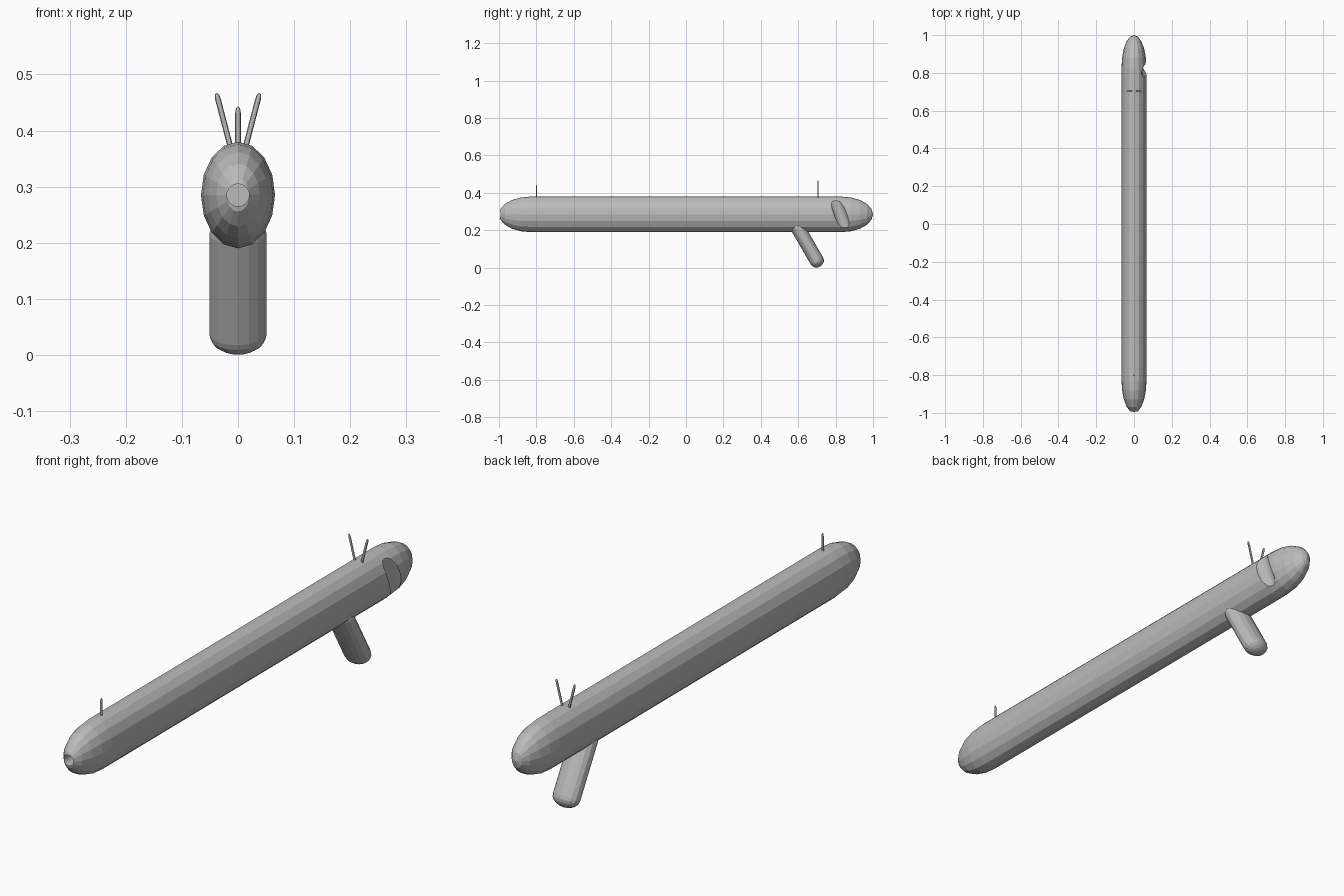
import bpy, bmesh, math
from mathutils import Matrix

old = bpy.data.objects.get("Cube")
if old:
    bpy.data.objects.remove(old, do_unlink=True)

grey = bpy.data.materials.new("plain grey")
grey.use_nodes = True
grey.diffuse_color = (0.5, 0.5, 0.5, 1)
grey.node_tree.nodes["Principled BSDF"].inputs["Base Color"].default_value = (0.5, 0.5, 0.5, 1)


def capsule(name, rx, ry, length, dome, loc, rot, sides=16, steps=5):
    """Elliptical tube along local z with a rounded dome at each end."""
    bm = bmesh.new()
    profile = [(math.cos(a), math.sin(a)) for a in
               (i * math.pi / 2 / steps for i in range(steps))]
    straight = length / 2 - dome
    levels = [(s, -straight - dome * h) for s, h in reversed(profile)]
    levels += [(s, straight + dome * h) for s, h in profile]
    rings = []
    for s, z in levels:
        angles = [2 * math.pi * i / sides for i in range(sides)]
        rings.append([bm.verts.new((rx * s * math.cos(a), ry * s * math.sin(a), z))
                      for a in angles])
    for low, high in zip(rings, rings[1:]):
        for i in range(sides):
            j = (i + 1) % sides
            bm.faces.new((low[i], low[j], high[j], high[i]))
    for ring, end in ((rings[0], -1), (rings[-1], 1)):
        tip = bm.verts.new((0, 0, end * length / 2))
        for i in range(sides):
            bm.faces.new((ring[i], ring[(i + 1) % sides], tip))
    bmesh.ops.recalc_face_normals(bm, faces=bm.faces)
    return finish(name, bm, loc, rot)


def finish(name, bm, loc, rot):
    turn = Matrix.Translation(loc)
    for axis, angle in zip("XYZ", rot):
        turn = turn @ Matrix.Rotation(math.radians(angle), 4, axis)
    bm.transform(turn)
    mesh = bpy.data.meshes.new(name)
    bm.to_mesh(mesh)
    bm.free()
    mesh.materials.append(grey)
    obj = bpy.data.objects.new(name, mesh)
    bpy.context.collection.objects.link(obj)
    return obj


def carve(target, radius, depth, loc, rot):
    """Subtract a cylinder from the target."""
    bm = bmesh.new()
    bmesh.ops.create_cone(bm, cap_ends=True, segments=20, radius1=radius,
                          radius2=radius, depth=depth)
    cutter = finish("cutter", bm, loc, rot)
    cutter.hide_render = True
    mod = target.modifiers.new("cut", "BOOLEAN")
    mod.operation, mod.solver, mod.object = "DIFFERENCE", "EXACT", cutter
    bpy.context.view_layer.objects.active = target
    bpy.ops.object.modifier_apply(modifier=mod.name)
    bpy.data.objects.remove(cutter, do_unlink=True)


# Long body with a front bore and a slanted side port
body = capsule("body", 0.066, 0.095, 2.0, 0.17, (0, 0, 0.285), (90, 0, 0))
carve(body, 0.02, 0.12, (0, -1.0, 0.285), (90, 0, 0))
carve(body, 0.035, 0.4, (0.075, 0.825, 0.288), (20, 0, 0))

# Slanted handle
capsule("handle", 0.051, 0.038, 0.277, 0.035, (0, 0.648, 0.126), (30, 0, 0))

# Sight pins
capsule("front_sight", 0.005, 0.003, 0.09, 0.012, (0, -0.8, 0.398), (0, 0, 0), 8, 3)
for side, label in ((1, "left"), (-1, "right")):
    capsule(label + "_rear_sight", 0.005, 0.003, 0.12, 0.012,
            (side * 0.0235, 0.705, 0.409), (0, side * 14.6, 0), 8, 3)
